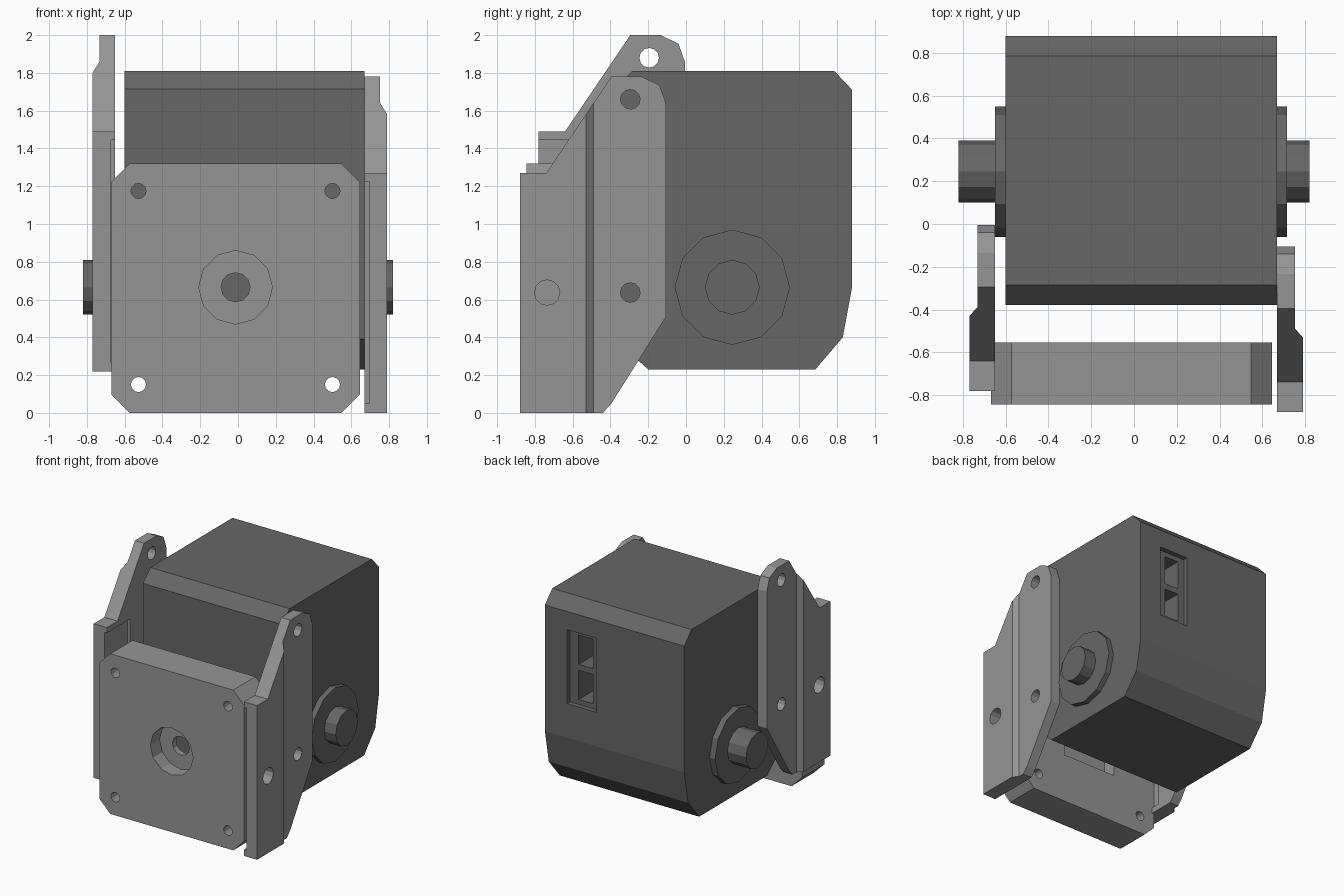
import bpy, bmesh
from math import cos, sin, pi
from mathutils import Vector

cube = bpy.data.objects.get("Cube")
if cube:
    bpy.data.objects.remove(cube, do_unlink=True)


def material(name, value):
    m = bpy.data.materials.new(name)
    m.use_nodes = True
    colour = (value, value, value, 1)
    m.diffuse_color = colour
    m.node_tree.nodes["Principled BSDF"].inputs["Base Color"].default_value = colour
    return m


DARK = material("dark grey", 0.135)
LIGHT = material("light grey", 0.30)

# How a 2D profile point and a depth map to 3D for each extrusion axis
PLACE = {
    "X": lambda a, b, d: (d, a, b),
    "Y": lambda a, b, d: (a, d, b),
    "Z": lambda a, b, d: (a, b, d),
}


def prism(name, axis, points, start, end, mat):
    bm = bmesh.new()
    face = bm.faces.new([bm.verts.new(PLACE[axis](a, b, start)) for a, b in points])
    grown = bmesh.ops.extrude_face_region(bm, geom=[face])["geom"]
    shift = Vector(PLACE[axis](0, 0, end - start))
    bmesh.ops.translate(bm, vec=shift, verts=[g for g in grown if isinstance(g, bmesh.types.BMVert)])
    bmesh.ops.recalc_face_normals(bm, faces=bm.faces)
    mesh = bpy.data.meshes.new(name)
    bm.to_mesh(mesh)
    bm.free()
    mesh.materials.append(mat)
    ob = bpy.data.objects.new(name, mesh)
    bpy.context.collection.objects.link(ob)
    return ob


def circle(a, b, r, n=12):
    return [(a + r * cos(2 * pi * i / n), b + r * sin(2 * pi * i / n)) for i in range(n)]


def rect(a0, b0, a1, b1):
    return [(a0, b0), (a1, b0), (a1, b1), (a0, b1)]


def cut(target, axis, points, start, end):
    """Subtract a prism from the target and discard the cutter."""
    cutter = prism("cutter", axis, points, start, end, target.data.materials[0])
    cutter.hide_render = True
    mod = target.modifiers.new("cut", "BOOLEAN")
    mod.operation = "DIFFERENCE"
    mod.solver = "EXACT"
    mod.object = cutter
    graph = bpy.context.evaluated_depsgraph_get()
    result = bpy.data.meshes.new_from_object(target.evaluated_get(graph))
    target.modifiers.clear()
    target.data = result
    bpy.data.objects.remove(cutter, do_unlink=True)


# Main housing with chamfered edges
housing = prism("housing", "X", [
    (-0.20, 0.23), (0.685, 0.23), (0.83, 0.40), (0.88, 0.67), (0.88, 1.71),
    (0.785, 1.81), (-0.285, 1.81), (-0.38, 1.715), (-0.38, 0.39)], -0.60, 0.67, DARK)

# Twin connector socket in the rear
cut(housing, "Y", rect(0.20, 0.95, 0.47, 1.56), 0.84, 1.0)
for z in (0.99, 1.28):
    cut(housing, "Y", rect(0.26, z, 0.39, z + 0.24), 0.60, 0.9)

# Pivot discs and axle stubs on both sides
for side, inner, rim in (("left", 0.66, 0.715), ("right", -0.59, -0.65)):
    tip = 0.82 if side == "left" else -0.82
    prism(side + "_pivot_disc", "X", circle(0.245, 0.665, 0.305), inner, rim, DARK)
    prism(side + "_axle", "X", circle(0.245, 0.665, 0.145), inner, tip, DARK)

# Front mounting plate with clipped corners
L, R, T, C = -0.67, 0.645, 1.32, 0.097
plate = prism("front_plate", "Y", [
    (L + C, 0), (R - C, 0), (R, C), (R, T - C), (R - C, T), (L + C, T), (L, T - C), (L, C)],
    -0.845, -0.555, LIGHT)
cut(plate, "Y", circle(-0.013, 0.665, 0.195), -1.0, -0.725)
cut(plate, "Y", rect(-0.265, 0.415, 0.24, 0.915), -0.675, -0.4)
cut(plate, "Y", circle(-0.013, 0.665, 0.077), -1.0, -0.4)
for x in (-0.527, 0.50):
    for z in (0.15, 1.175):
        cut(plate, "Y", circle(x, z, 0.04), -1.0, -0.4)

# Side bracket outline, measured from its lower front corner
OUTLINE = [(0, 0), (0.44, 0), (0.485, 0.05), (0.775, 0.51), (0.775, 1.635),
           (0.74, 1.735), (0.645, 1.78), (0.485, 1.78), (0.14, 1.27), (0, 1.27)]


def bracket(name, side, inner, y, z):
    def x(d):
        return side * (inner + d)
    ob = prism(name, "X", [(y + a, z + b) for a, b in OUTLINE], x(0), x(0.12), LIGHT)
    # Thinner rear arm behind a sloped step
    cut(ob, "Z", [(x(0.12), y + 0.35), (x(0.083), y + 0.39), (x(0.083), y + 1),
                  (x(0.2), y + 1), (x(0.2), y + 0.35)], z - 0.1, z + 2)
    # Inner channel that receives the plate
    cut(ob, "X", rect(y - 0.1, z + 0.05, y + 0.30, z + 1.225), x(-0.1), x(0.023))
    for a, b, r in ((0.585, 1.66, 0.052), (0.585, 0.637, 0.052), (0.145, 0.637, 0.067)):
        cut(ob, "X", circle(y + a, z + b, r), x(-0.1), x(0.3))


bracket("left_bracket", 1, 0.67, -0.88, 0)
bracket("right_bracket", -1, 0.65, -0.78, 0.22)
